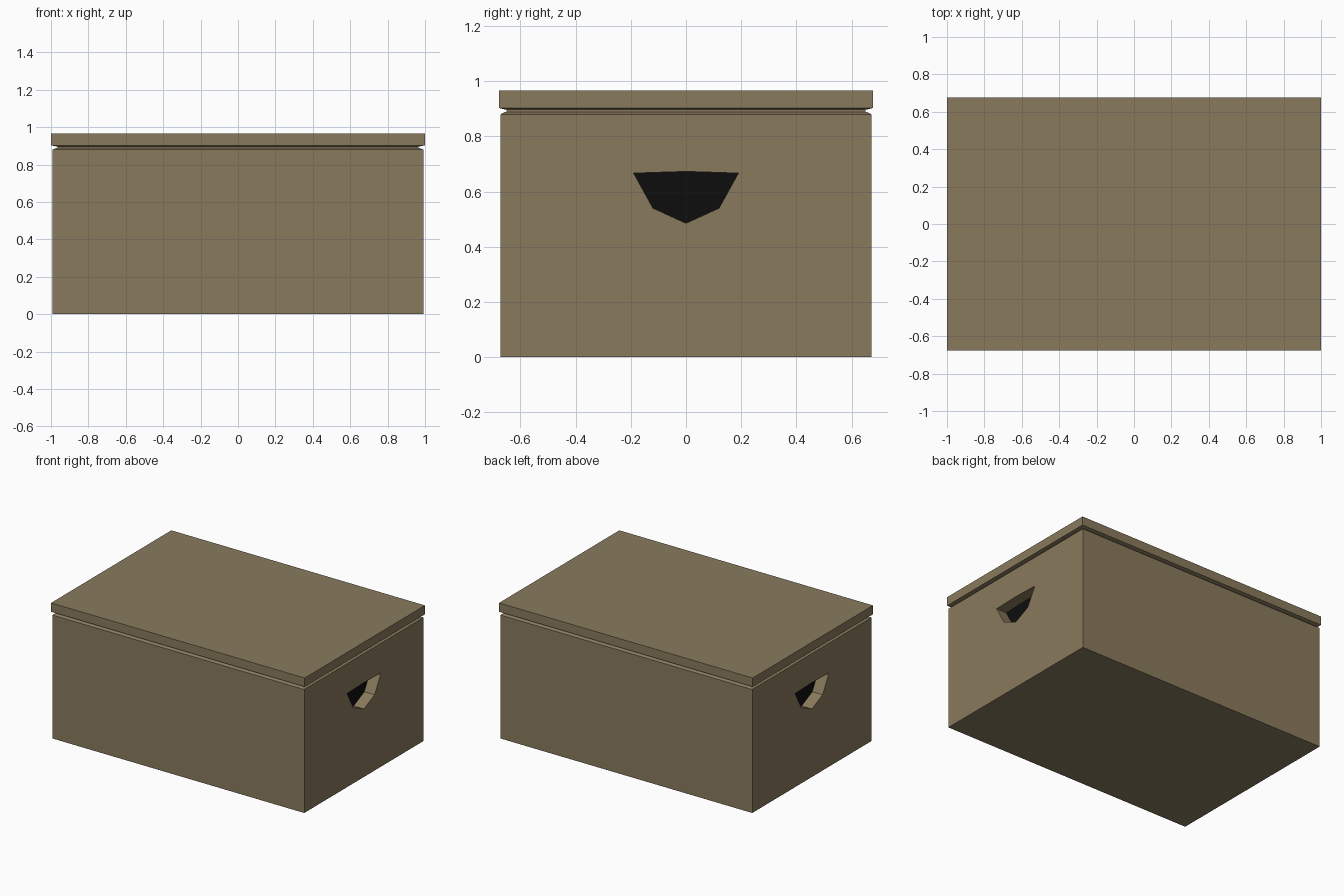
import bpy, bmesh

if "Cube" in bpy.data.objects:
    bpy.data.objects.remove(bpy.data.objects["Cube"])


def material(name, color):
    m = bpy.data.materials.new(name)
    m.diffuse_color = (*color, 1)
    m.use_nodes = True
    m.node_tree.nodes["Principled BSDF"].inputs["Base Color"].default_value = m.diffuse_color
    return m


CARD = material("cardboard", (0.25, 0.195, 0.11))
DARK = material("dark_hole", (0.004, 0.004, 0.004))


def loft(name, rings, mat):
    """Skin a stack of point rings and cap both ends."""
    bm = bmesh.new()
    loops = [[bm.verts.new(p) for p in ring] for ring in rings]
    n = len(loops[0])
    for a, b in zip(loops, loops[1:]):
        for i in range(n):
            j = (i + 1) % n
            bm.faces.new((a[i], a[j], b[j], b[i]))
    bm.faces.new(loops[0])
    if len(loops) > 1:
        bm.faces.new(loops[-1])
        bmesh.ops.recalc_face_normals(bm, faces=bm.faces)
    me = bpy.data.meshes.new(name)
    bm.to_mesh(me)
    bm.free()
    me.materials.append(mat)
    ob = bpy.data.objects.new(name, me)
    bpy.context.collection.objects.link(ob)
    return ob


def rect(x, y, z):
    return [(-x, -y, z), (x, -y, z), (x, y, z), (-x, y, z)]


# Box body with a chamfered top edge
body = loft("box_body", [rect(0.993, 0.672, 0), rect(0.993, 0.672, 0.88),
                         rect(0.97, 0.655, 0.889)], CARD)

# Recessed neck in the groove under the lid
loft("lid_neck", [rect(0.965, 0.65, 0.885), rect(0.965, 0.65, 0.902)], CARD)

# Lid with a chamfered lower edge
loft("lid", [rect(0.97, 0.655, 0.897), rect(1.0, 0.677, 0.903),
             rect(1.0, 0.677, 0.966)], CARD)

# Hand holes on both ends: a cut recess with a dark panel at the back
HOLE = [(-0.19, 0.667), (-0.12, 0.54), (0, 0.485),
        (0.12, 0.54), (0.19, 0.667), (0, 0.673)]
BACK = 0.91


def hole_ring(x):
    return [(x, y, z) for y, z in HOLE]


for side, s in (("right", 1), ("left", -1)):
    cutter = loft(side + "_hole_cutter",
                  [hole_ring(s * BACK), hole_ring(s * 1.1)], CARD)
    cutter.hide_render = True
    cutter.hide_set(True)
    cut = body.modifiers.new(side + "_hand_hole", 'BOOLEAN')
    cut.operation = 'DIFFERENCE'
    cut.solver = 'EXACT'
    cut.object = cutter
    ring = hole_ring(s * (BACK + 0.002))
    loft(side + "_hole_panel", [ring[::s]], DARK)
